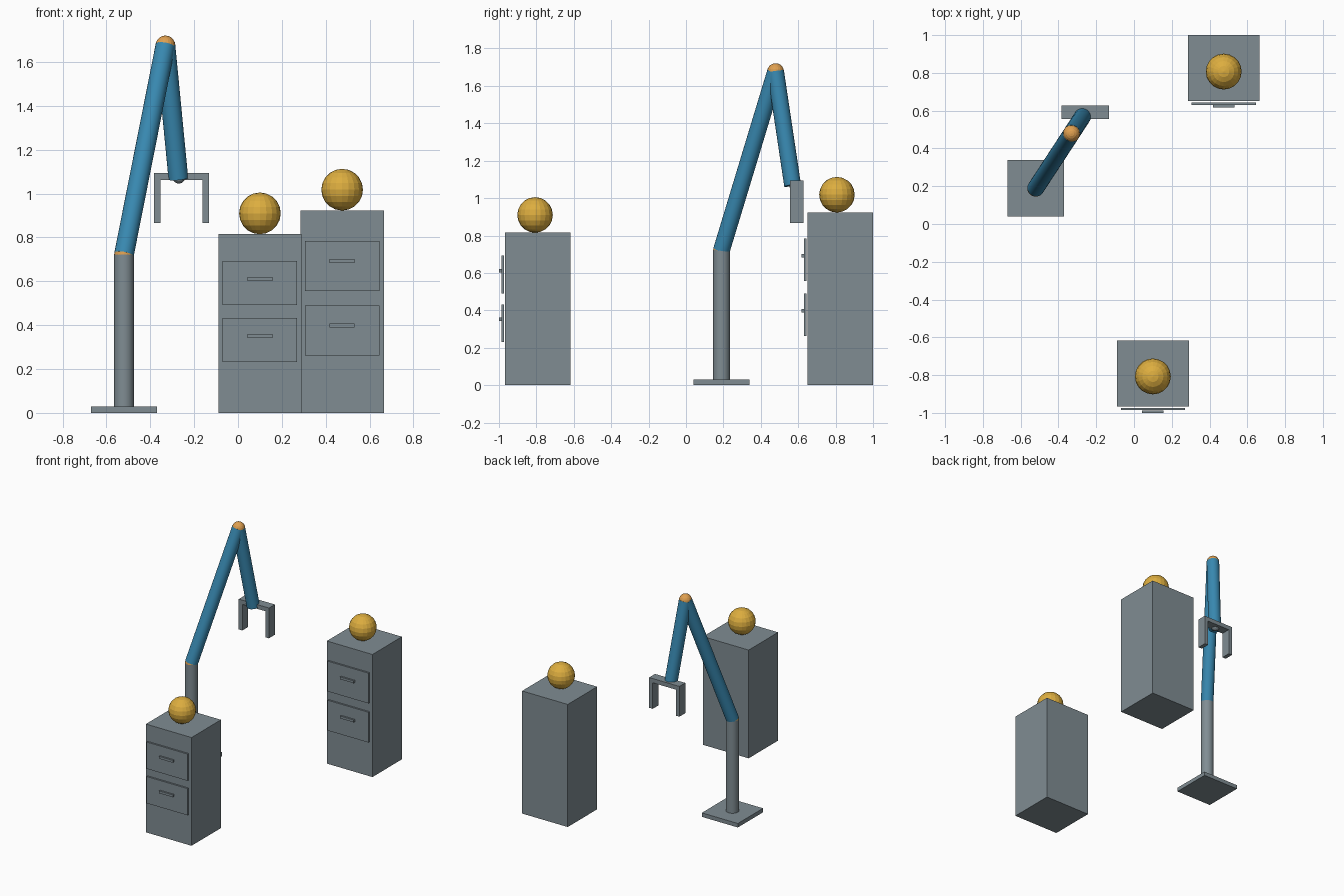
import bpy, math
from mathutils import Vector

if "Cube" in bpy.data.objects:
    bpy.data.objects.remove(bpy.data.objects["Cube"])


def material(name, rgb):
    m = bpy.data.materials.new(name)
    m.diffuse_color = (*rgb, 1)
    m.use_nodes = True
    m.node_tree.nodes["Principled BSDF"].inputs["Base Color"].default_value = m.diffuse_color
    return m


GREY = material("steel_grey", (0.215, 0.265, 0.29))
BLUE = material("arm_blue", (0.04, 0.25, 0.44))
ORANGE = material("joint_orange", (0.74, 0.35, 0.08))
GOLD = material("ball_gold", (0.72, 0.42, 0.05))


def finish(name, mat):
    ob = bpy.context.object
    ob.name = ob.data.name = name
    ob.data.materials.append(mat)
    return ob


def box(name, x, y, z, mat=GREY):
    """Box from (min, max) ranges."""
    lo, hi = Vector((x[0], y[0], z[0])), Vector((x[1], y[1], z[1]))
    bpy.ops.mesh.primitive_cube_add(size=1, location=(lo + hi) / 2)
    ob = finish(name, mat)
    for v in ob.data.vertices:
        v.co *= hi - lo
    return ob


def tube(name, a, b, r, mat):
    """Cylinder from point a to point b."""
    a, b = Vector(a), Vector(b)
    d = b - a
    bpy.ops.mesh.primitive_cylinder_add(vertices=24, radius=r, depth=d.length,
                                        location=(a + b) / 2,
                                        rotation=d.to_track_quat('Z', 'Y').to_euler())
    finish(name, mat)
    bpy.ops.object.shade_smooth_by_angle(angle=math.radians(30))


def ball(name, centre, r, mat):
    bpy.ops.mesh.primitive_uv_sphere_add(segments=20, ring_count=10, radius=r, location=centre)
    finish(name, mat)


# Robot arm: floor plate, column, joints and links
R = 0.045
shoulder = (-0.52, 0.19, 0.722)
elbow = (-0.331, 0.479, 1.676)
wrist = (-0.272, 0.57, 1.068)
box("base_plate", (-0.67, -0.37), (0.04, 0.34), (0, 0.03))
tube("column", (-0.52, 0.19, 0.03), shoulder, R, GREY)
ball("shoulder_joint", shoulder, R, ORANGE)
tube("upper_arm", shoulder, elbow, R, BLUE)
ball("elbow_joint", elbow, R, ORANGE)
tube("forearm", elbow, wrist, R, BLUE)
ball("wrist_joint", (-0.27, 0.578, 1.076), 0.03, GREY)

# Gripper: palm with two fingers
GX, GY, HALF = -0.258, (0.557, 0.627), 0.126
box("gripper_palm", (GX - HALF, GX + HALF), GY, (1.063, 1.095))
for side, label in ((-1, "left"), (1, "right")):
    xs = sorted((GX + side * HALF, GX + side * (HALF - 0.03)))
    box(f"gripper_finger_{label}", xs, GY, (0.867, 1.095))


# Cabinet with two drawer fronts, handles and a ball on top
def cabinet(tag, cx, front, h, ball_y):
    box(f"{tag}_cabinet", (cx - 0.19, cx + 0.19), (front, front + 0.35), (0, h))
    for level, fz in (("lower", 0.407), ("upper", 0.726)):
        z, hz = fz * h, (fz + 0.024) * h
        box(f"{tag}_{level}_drawer", (cx - 0.17, cx + 0.17),
            (front - 0.019, front - 0.006), (z - 0.1235 * h, z + 0.1235 * h))
        box(f"{tag}_{level}_handle", (cx - 0.057, cx + 0.057),
            (front - 0.033, front - 0.02), (hz - 0.009, hz + 0.009))
    ball(f"{tag}_ball", (cx, ball_y, h + 0.095), 0.095, GOLD)


cabinet("front", 0.10, -0.967, 0.815, -0.807)
cabinet("back", 0.475, 0.65, 0.923, 0.807)
